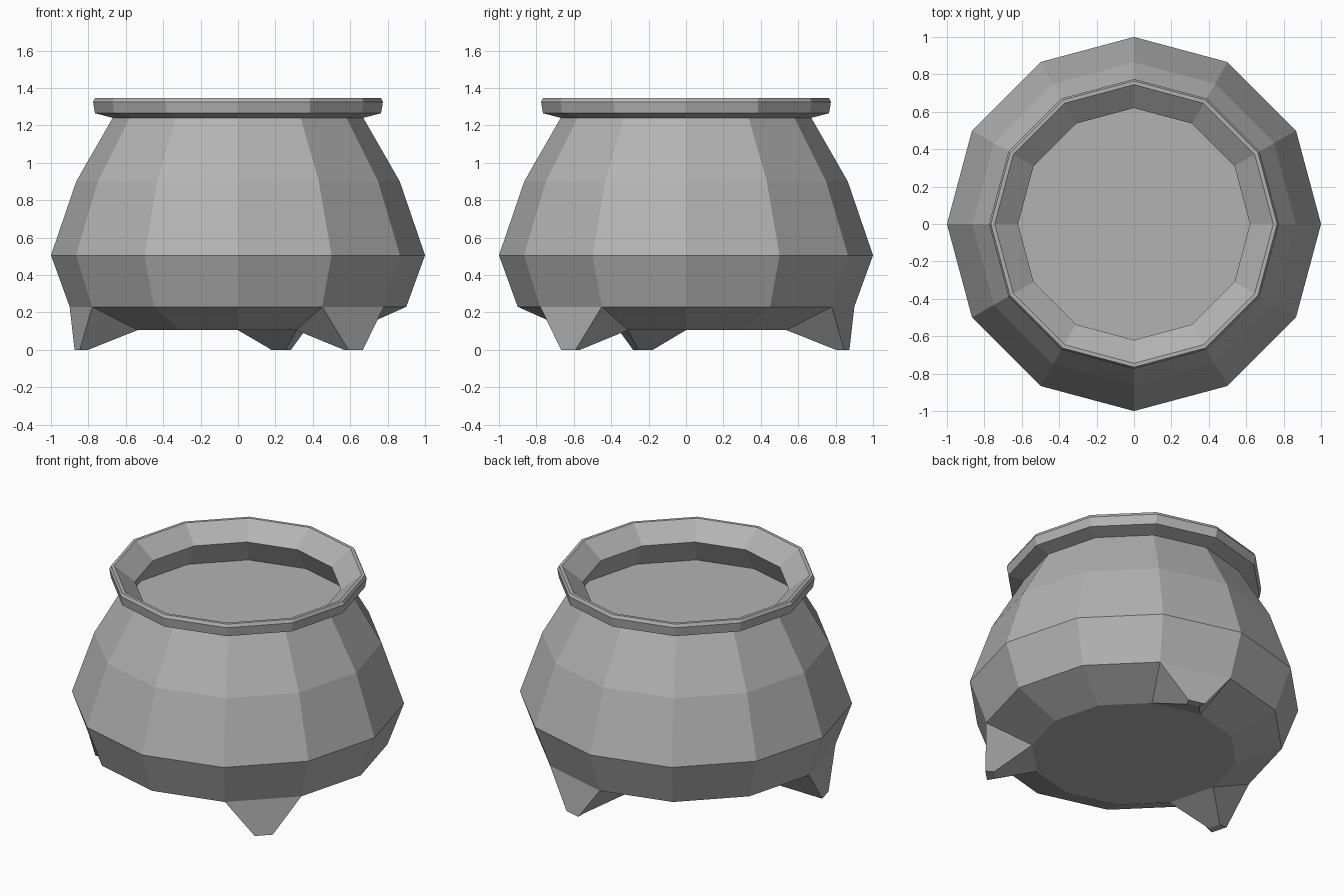
import bpy
import bmesh
from math import cos, sin, radians

cube = bpy.data.objects.get("Cube")
if cube:
    bpy.data.objects.remove(cube)

SIDES = 12

grey = bpy.data.materials.new("iron grey")
grey.use_nodes = True
colour = (0.45, 0.45, 0.45, 1)
grey.diffuse_color = colour
grey.node_tree.nodes["Principled BSDF"].inputs["Base Color"].default_value = colour


def polar(radius, angle, z):
    a = radians(angle)
    return (radius * cos(a), radius * sin(a), z)


def finish(name, bm):
    bmesh.ops.recalc_face_normals(bm, faces=bm.faces)
    mesh = bpy.data.meshes.new(name)
    bm.to_mesh(mesh)
    bm.free()
    mesh.materials.append(grey)
    obj = bpy.data.objects.new(name, mesh)
    bpy.context.collection.objects.link(obj)
    return obj


def lathe(name, profile):
    """Revolve (radius, z) points into a faceted solid with flat caps."""
    bm = bmesh.new()
    rings = [[bm.verts.new(polar(r, i * 360 / SIDES, z)) for i in range(SIDES)]
             for r, z in profile]
    for low, high in zip(rings, rings[1:]):
        for i in range(SIDES):
            j = (i + 1) % SIDES
            bm.faces.new((low[i], low[j], high[j], high[i]))
    bm.faces.new(rings[0])
    bm.faces.new(rings[-1])
    return finish(name, bm)


# Pot: base, belly, shoulder, flared rim, inner neck and the contents' surface
lathe("pot", [
    (0.62, 0.105), (0.90, 0.23), (1.0, 0.505), (0.865, 0.90), (0.67, 1.24),
    (0.765, 1.265), (0.775, 1.325), (0.765, 1.345), (0.745, 1.345),
    (0.62, 1.245), (0.71, 1.085),
])


def leg(name, angle):
    """Stubby foot drawn down from one sloping panel of the base."""
    bm = bmesh.new()
    top = [bm.verts.new(polar(r, angle + s * 15, z))
           for r, s, z in ((0.90, -1, 0.23), (0.90, 1, 0.23),
                           (0.62, 1, 0.105), (0.62, -1, 0.105))]
    a = radians(angle)
    foot = [bm.verts.new((r * cos(a) - w * sin(a), r * sin(a) + w * cos(a), 0))
            for r, w in ((0.89, -0.055), (0.89, 0.055), (0.84, 0.04), (0.84, -0.04))]
    for i in range(4):
        j = (i + 1) % 4
        bm.faces.new((top[i], top[j], foot[j], foot[i]))
    bm.faces.new(foot)
    bm.faces.new(top)
    finish(name, bm)


# Three legs, evenly spaced
for name, angle in (("front_left_leg", -45), ("back_leg", 75), ("front_right_leg", 195)):
    leg(name, angle)
